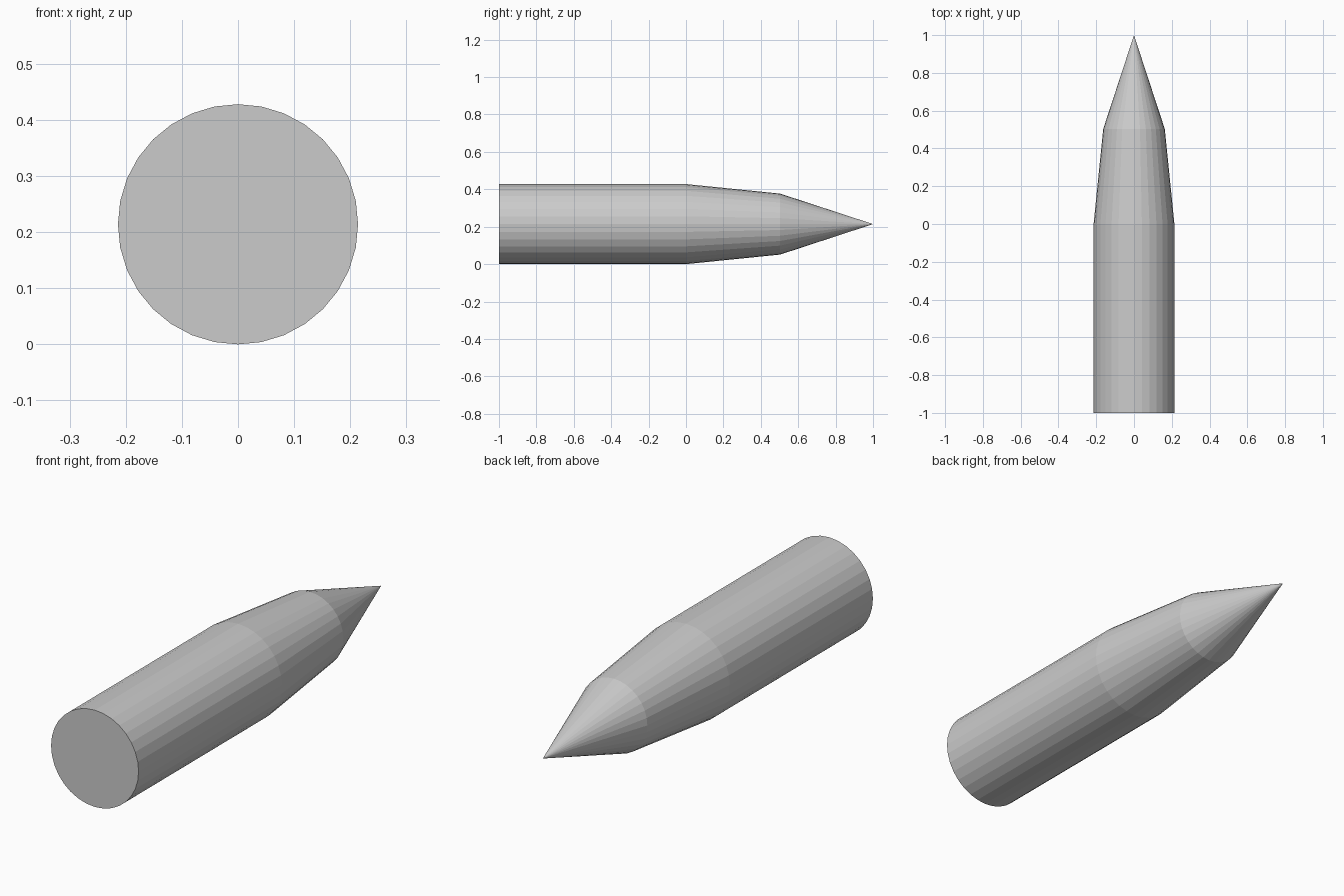
import bpy, bmesh, math
from mathutils import Matrix

if "Cube" in bpy.data.objects:
    bpy.data.objects.remove(bpy.data.objects["Cube"])

SIDES = 32
RADIUS = 0.214

# Side profile: (distance from axis, y), from flat base to pointed tip
profile = [(0, -1.0), (RADIUS, -1.0), (RADIUS, 0.0), (0.163, 0.503), (0, 1.0)]

# Pointed shaft: lathe the profile around the y axis, flat shaded
bm = bmesh.new()
verts = [bm.verts.new((0, y, r)) for r, y in profile]
edges = [bm.edges.new(pair) for pair in zip(verts, verts[1:])]
bmesh.ops.spin(bm, geom=verts + edges, cent=(0, 0, 0), axis=(0, 1, 0),
               angle=math.tau, steps=SIDES, use_merge=False)
bmesh.ops.remove_doubles(bm, verts=bm.verts, dist=0.0005)

# Turn the base fan into one flat cap
base = [f for f in bm.faces if all(v.co.y < -0.999 for v in f.verts)]
bmesh.ops.dissolve_faces(bm, faces=base, use_verts=True)
bmesh.ops.recalc_face_normals(bm, faces=bm.faces)

# Rest it on the ground
bmesh.ops.transform(bm, matrix=Matrix.Translation((0, 0, RADIUS)), verts=bm.verts)

mesh = bpy.data.meshes.new("pointed_shaft")
bm.to_mesh(mesh)
bm.free()
bpy.context.collection.objects.link(bpy.data.objects.new("pointed_shaft", mesh))
